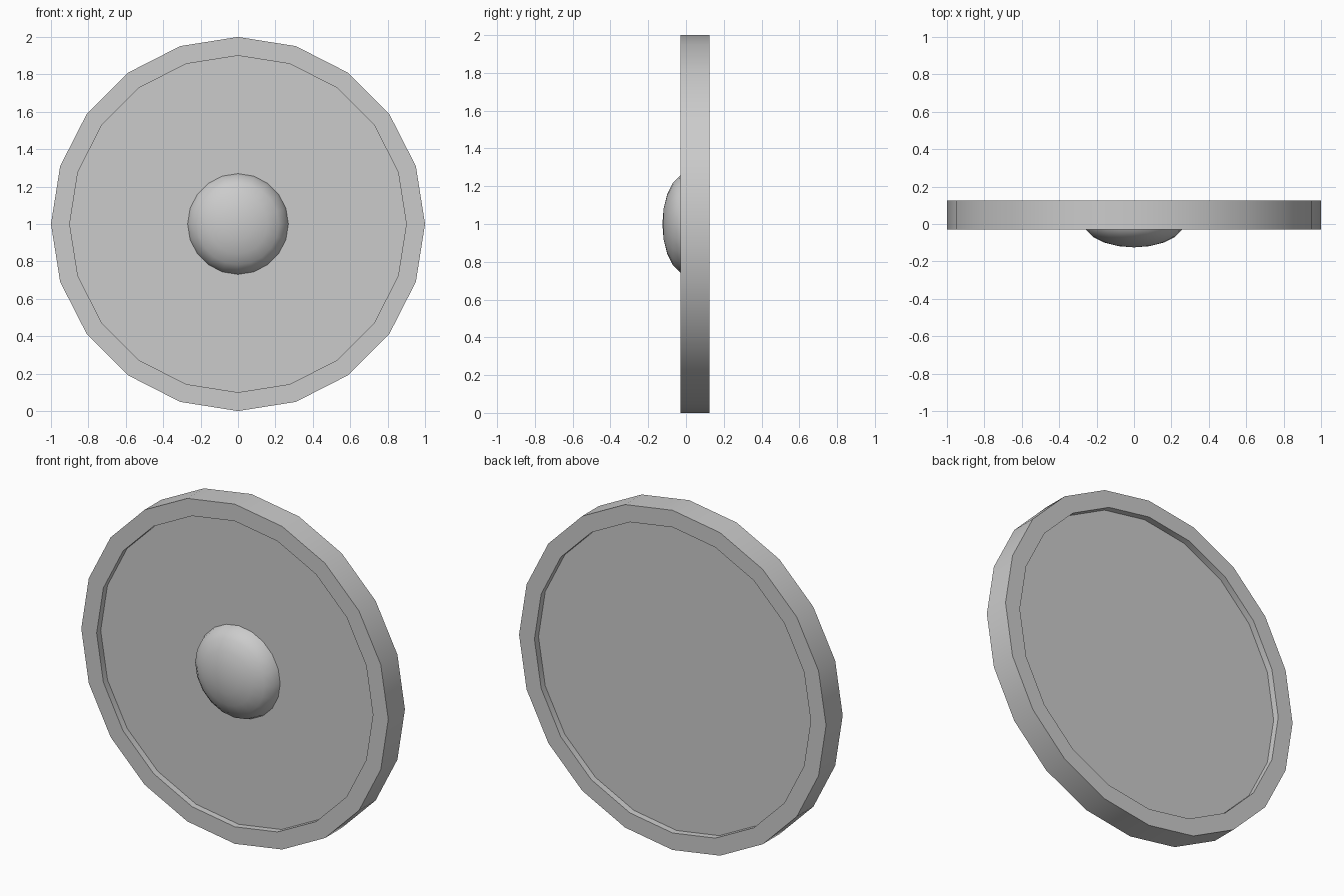
import bpy, bmesh, math
from mathutils import Matrix

SIDES = 20

if "Cube" in bpy.data.objects:
    bpy.data.objects.remove(bpy.data.objects["Cube"])

# Plain grey for every part
grey = bpy.data.materials.new("grey")
grey.use_nodes = True
colour = (0.6, 0.6, 0.6, 1)
grey.diffuse_color = colour
grey.node_tree.nodes["Principled BSDF"].inputs["Base Color"].default_value = colour


def lathe(name, profile):
    """Turn a (radius, depth) profile around the front-back axis."""
    bm = bmesh.new()
    verts = [bm.verts.new((0, y, r)) for r, y in profile]
    edges = [bm.edges.new(pair) for pair in zip(verts, verts[1:])]
    bmesh.ops.spin(bm, geom=verts + edges, cent=(0, 0, 0), axis=(0, 1, 0),
                   angle=math.tau, steps=SIDES, use_merge=True)
    bmesh.ops.remove_doubles(bm, verts=bm.verts, dist=0.0001)
    bmesh.ops.recalc_face_normals(bm, faces=bm.faces)
    bmesh.ops.transform(bm, matrix=Matrix.Translation((0, 0, 1)), verts=bm.verts)
    mesh = bpy.data.meshes.new(name)
    bm.to_mesh(mesh)
    bm.free()
    mesh.materials.append(grey)
    obj = bpy.data.objects.new(name, mesh)
    bpy.context.collection.objects.link(obj)
    bpy.ops.object.select_all(action="DESELECT")
    obj.select_set(True)
    bpy.context.view_layer.objects.active = obj
    bpy.ops.object.shade_smooth_by_angle(angle=math.radians(35))


# Round plate, recessed on both faces inside a raised rim
FRONT, BACK, RECESS, INNER = -0.03, 0.125, 0.038, 0.9
lathe("shield_plate", [
    (0, FRONT + RECESS), (INNER, FRONT + RECESS), (INNER, FRONT), (1, FRONT),
    (1, BACK), (INNER, BACK), (INNER, BACK - RECESS), (0, BACK - RECESS)])

# Flattened dome in the middle of the front
RINGS, RADIUS, DEPTH, SEAT = 5, 0.27, 0.135, 0.01
angles = [math.pi / 2 * i / RINGS for i in range(RINGS + 1)]
lathe("centre_boss", [(RADIUS * math.sin(a), SEAT - DEPTH * math.cos(a)) for a in angles])
